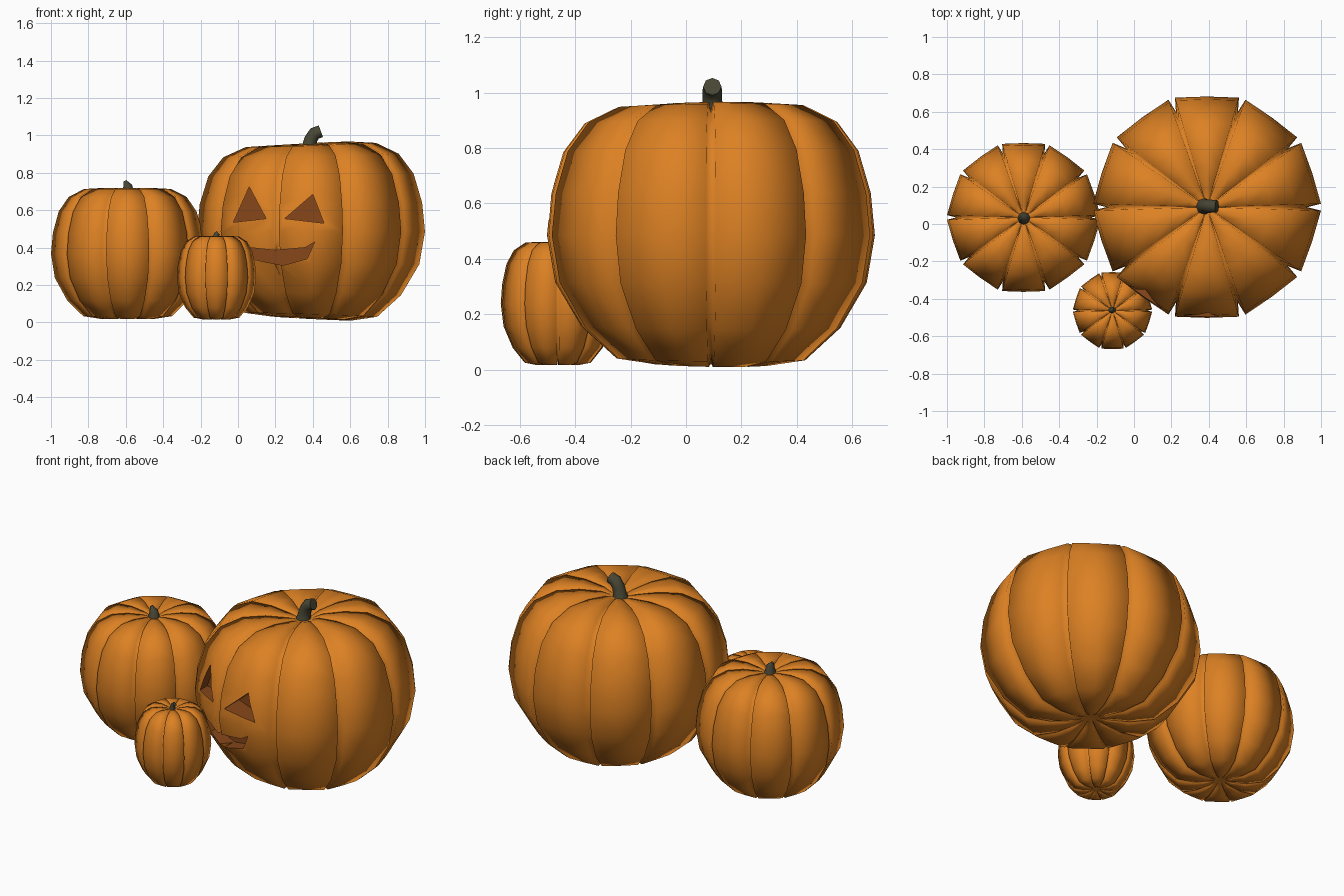
import bpy, bmesh, math
from mathutils import Vector

if "Cube" in bpy.data.objects:
    bpy.data.objects.remove(bpy.data.objects["Cube"])


def material(name, rgb):
    m = bpy.data.materials.new(name)
    m.diffuse_color = (*rgb, 1)
    m.use_nodes = True
    m.node_tree.nodes["Principled BSDF"].inputs["Base Color"].default_value = m.diffuse_color
    return m


ORANGE = material("pumpkin_orange", (0.72, 0.22, 0.017))
BROWN = material("carved_brown", (0.24, 0.062, 0.010))
GREEN = material("stem_olive", (0.065, 0.062, 0.035))

# Lobe profile from top to bottom: radius and height, both as fractions
PROFILE = [(0.16, 0.982), (0.36, 0.997), (0.57, 0.99), (0.77, 0.93), (0.90, 0.82),
           (0.975, 0.66), (1.0, 0.50), (0.95, 0.32), (0.79, 0.15),
           (0.58, 0.03), (0.36, 0.01), (0.16, 0.02)]
LOBES = 10


def finish(bm, name, mats):
    bmesh.ops.recalc_face_normals(bm, faces=bm.faces)
    mesh = bpy.data.meshes.new(name)
    bm.to_mesh(mesh)
    bm.free()
    for m in mats:
        mesh.materials.append(m)
    ob = bpy.data.objects.new(name, mesh)
    bpy.context.collection.objects.link(ob)
    return ob


def pumpkin(name, cx, cy, radius, z0, z1, lean=0.0):
    """Ribbed body: each lobe has a deep groove, two rims and a middle."""
    bm = bmesh.new()
    h, zc = z1 - z0, (z0 + z1) / 2
    step = 2 * math.pi / LOBES
    # column angle, radial scale, vertical scale
    cols = []
    for i in range(LOBES):
        a = i * step
        cols += [(a, 0.88, 0.93), (a + 0.03, 1.0, 1.0),
                 (a + step / 2, 0.97, 1.0), (a + step - 0.03, 1.0, 1.0)]
    rings = []
    for r, f in PROFILE:
        ring = []
        for a, sr, sz in cols:
            k = sz * (1 + lean * math.cos(a - 0.3))
            ring.append(bm.verts.new((cx + radius * r * sr * math.cos(a),
                                      cy + radius * r * sr * math.sin(a),
                                      zc + h * (f - 0.5) * k)))
        rings.append(ring)
    n = len(cols)
    for up, lo in zip(rings, rings[1:]):
        for i in range(n):
            j = (i + 1) % n
            bm.faces.new((up[i], up[j], lo[j], lo[i]))
    for ring, f in ((rings[0], 0.95), (rings[-1], 0.05)):
        pole = bm.verts.new((cx, cy, z0 + h * f))
        for i in range(n):
            bm.faces.new((ring[i], ring[(i + 1) % n], pole))
    for face in bm.faces:
        face.smooth = True
    return finish(bm, name, [ORANGE, BROWN])


def stem(name, path, sides=8):
    """Bent tube through points (x, y, z, radius)."""
    bm = bmesh.new()
    pts = [Vector(p[:3]) for p in path]
    rings = []
    for i, p in enumerate(pts):
        d = (pts[min(i + 1, len(pts) - 1)] - pts[max(i - 1, 0)]).normalized()
        v = Vector((0, 1, 0))
        u = v.cross(d).normalized()
        r = path[i][3]
        rings.append([bm.verts.new(p + r * (u * math.cos(2 * math.pi * k / sides)
                                            + v * math.sin(2 * math.pi * k / sides)))
                      for k in range(sides)])
    for a, b in zip(rings, rings[1:]):
        for k in range(sides):
            j = (k + 1) % sides
            bm.faces.new((a[k], a[j], b[j], b[k]))
    bm.faces.new(rings[0])
    bm.faces.new(rings[-1])
    ob = finish(bm, name, [GREEN])
    bpy.ops.object.select_all(action='DESELECT')
    ob.select_set(True)
    bpy.context.view_layer.objects.active = ob
    bpy.ops.object.shade_smooth_by_angle(angle=math.radians(50))


def carve(body, outline, backs):
    """Cut a front-view outline into the body; backs = depth line (y at x=0, slope)."""
    bm = bmesh.new()
    front = [bm.verts.new((x, -0.9, z)) for x, z in outline]
    back = [bm.verts.new((x, backs[0] + backs[1] * x, z)) for x, z in outline]
    n = len(outline)
    bm.faces.new(front)
    bm.faces.new(back)
    for i in range(n):
        j = (i + 1) % n
        bm.faces.new((front[i], front[j], back[j], back[i]))
    for f in bm.faces:
        f.material_index = 1
    cutter = finish(bm, "face_cutter", [ORANGE, BROWN])
    cutter.hide_render = True
    mod = body.modifiers.new("carve", 'BOOLEAN')
    mod.operation = 'DIFFERENCE'
    mod.solver = 'EXACT'
    mod.object = cutter
    bpy.context.view_layer.objects.active = body
    bpy.ops.object.modifier_apply(modifier=mod.name)
    bpy.data.objects.remove(cutter)


# Pumpkin bodies
big = pumpkin("large_pumpkin", 0.39, 0.09, 0.61, 0.012, 0.958, 0.025)
pumpkin("medium_pumpkin", -0.59, 0.035, 0.41, 0.012, 0.72)
pumpkin("small_pumpkin", -0.115, -0.463, 0.212, 0.012, 0.463)

# Carved eyes and smiling mouth
carve(big, [(0.06, 0.725), (-0.025, 0.535), (0.15, 0.555)], (-0.27, -0.3))
carve(big, [(0.40, 0.685), (0.25, 0.555), (0.46, 0.53)], (-0.27, -0.3))
carve(big, [(0.0, 0.44), (0.06, 0.40), (0.20, 0.385), (0.36, 0.40), (0.41, 0.43),
            (0.37, 0.34), (0.24, 0.305), (0.09, 0.335)], (-0.30, -0.3))

# Crisp rims around the carved openings
bm = bmesh.new()
bm.from_mesh(big.data)
for f in bm.faces:
    f.smooth = f.material_index == 0
for e in bm.edges:
    if any(f.material_index == 1 for f in e.link_faces):
        e.smooth = False
bm.to_mesh(big.data)
bm.free()

# Stems
stem("large_stem", [(0.375, 0.095, 0.89, 0.055), (0.38, 0.095, 0.94, 0.038),
                    (0.39, 0.095, 0.98, 0.035), (0.41, 0.095, 1.01, 0.035),
                    (0.443, 0.095, 1.022, 0.033)])
stem("medium_stem", [(-0.585, 0.03, 0.66, 0.045), (-0.59, 0.03, 0.70, 0.032),
                     (-0.59, 0.03, 0.73, 0.024), (-0.605, 0.03, 0.757, 0.008)])
stem("small_stem", [(-0.12, -0.46, 0.43, 0.022), (-0.12, -0.46, 0.455, 0.015),
                    (-0.115, -0.46, 0.47, 0.014), (-0.105, -0.46, 0.478, 0.013)])
